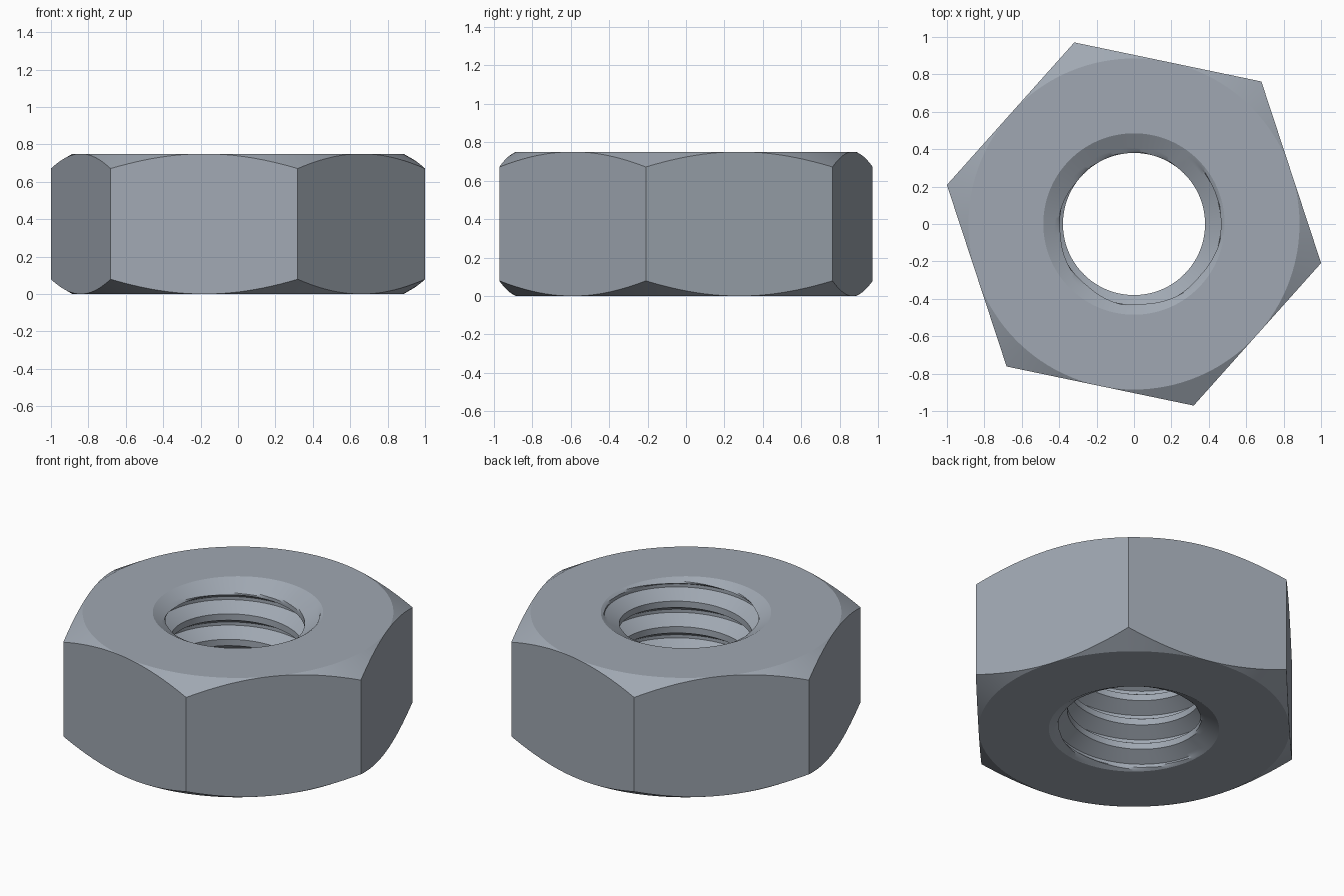
import bpy, bmesh, math

if "Cube" in bpy.data.objects:
    bpy.data.objects.remove(bpy.data.objects["Cube"])

HEIGHT = 0.75
INRADIUS = 0.885               # half the width across flats
START = math.radians(-11.8)    # direction of one hexagon corner
N = 144                        # columns around the axis
MINOR, MAJOR, PITCH = 0.38, 0.465, 0.16
RIM = 0.485                    # countersink radius at both end faces
SLOPE = math.tan(math.radians(30))
ROWS = 16                      # rows per thread turn


def thread_radius(t):
    """Trapezoid thread: wide crest at MINOR, narrow root at MAJOR."""
    d = abs(t - 0.5) * 2       # 0 = middle of root, 1 = middle of crest
    f = (0.75 - d) / 0.625
    return MINOR + (MAJOR - MINOR) * min(1.0, max(0.0, f))


def point(r, a, z):
    return (r * math.cos(a), r * math.sin(a), z)


bm = bmesh.new()


def skin(columns):
    """Join neighbouring columns of points with quads."""
    cols = [[bm.verts.new(p) for p in c] for c in columns]
    for a, b in zip(cols, cols[1:]):
        for j in range(len(a) - 1):
            bm.faces.new((a[j], b[j], b[j + 1], a[j + 1]))


outer, bore = [], []
for i in range(N + 1):
    turn = i / N
    a = START + turn * math.tau

    # End faces, corner chamfers and flats
    local = (turn * math.tau) % (math.pi / 3) - math.pi / 6
    r = INRADIUS / math.cos(local)
    drop = (r - INRADIUS) * SLOPE
    outer.append([point(RIM, a, 0), point(INRADIUS, a, 0),
                  point(r, a, drop), point(r, a, HEIGHT - drop),
                  point(INRADIUS, a, HEIGHT), point(RIM, a, HEIGHT)])

    # Right-hand helical thread, cut by a countersink at each end
    col = []
    for j in range(-2 * ROWS, 7 * ROWS):
        z = min(HEIGHT, max(0.0, PITCH * (turn + j / ROWS)))
        cone = RIM - min(z, HEIGHT - z) / SLOPE
        col.append(point(max(thread_radius((j % ROWS) / ROWS), cone)
                         if 0 < z < HEIGHT else RIM, a, z))
    bore.append(col)

skin(outer)
skin(bore)
bmesh.ops.remove_doubles(bm, verts=bm.verts, dist=0.0002)
bmesh.ops.recalc_face_normals(bm, faces=bm.faces)

mesh = bpy.data.meshes.new("hex_nut")
bm.to_mesh(mesh)
bm.free()
nut = bpy.data.objects.new("hex_nut", mesh)
bpy.context.collection.objects.link(nut)

# Plain steel
steel = bpy.data.materials.new("steel_grey")
steel.diffuse_color = (0.35, 0.39, 0.445, 1)
steel.use_nodes = True
steel.node_tree.nodes["Principled BSDF"].inputs["Base Color"].default_value = steel.diffuse_color
mesh.materials.append(steel)

bpy.context.view_layer.objects.active = nut
nut.select_set(True)
bpy.ops.object.shade_smooth_by_angle(angle=math.radians(25))
